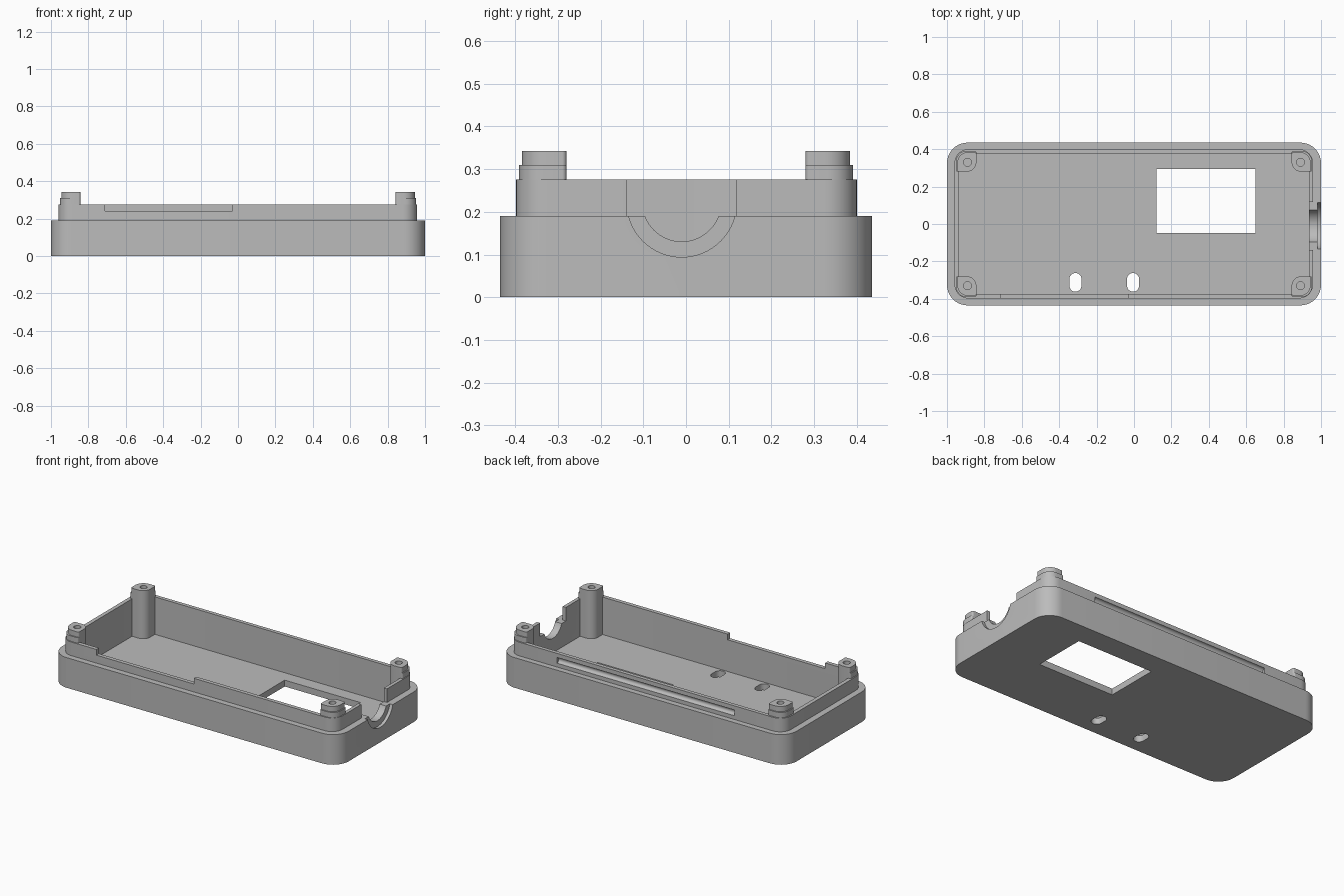
import bpy, bmesh
from math import sin, cos, pi

old = bpy.data.objects.get("Cube")
if old:
    bpy.data.objects.remove(old, do_unlink=True)

grey = bpy.data.materials.new("plain grey")
grey.use_nodes = True
grey.diffuse_color = (0.5, 0.5, 0.5, 1)
grey.node_tree.nodes["Principled BSDF"].inputs["Base Color"].default_value = (0.5, 0.5, 0.5, 1)


def rounded(x0, x1, y0, y1, radii, steps=10):
    """Rectangle outline; radii run from the +x+y corner counter-clockwise."""
    corners = ((x1, y1, -1, -1), (x0, y1, 1, -1), (x0, y0, 1, 1), (x1, y0, -1, 1))
    pts = []
    for i, (r, (x, y, sx, sy)) in enumerate(zip(radii, corners)):
        if r == 0:
            pts.append((x, y))
            continue
        for k in range(steps + 1):
            a = (i + k / steps) * pi / 2
            pts.append((x + sx * r + r * cos(a), y + sy * r + r * sin(a)))
    return pts


def u_shape(y, z, r, top, steps=32):
    """Half circle below z with straight sides up to top."""
    arc = [(y + r * cos(pi + pi * k / steps), z + r * sin(pi + pi * k / steps))
           for k in range(steps + 1)]
    return arc + [(y + r, top), (y - r, top)]


def circle(u, v, r, n=32):
    return [(u + r * cos(2 * pi * k / n), v + r * sin(2 * pi * k / n)) for k in range(n)]


def prism(name, pts, lo, hi, axis="z", bottom_bevel=0):
    place = (lambda u, v, w: (u, v, w)) if axis == "z" else (lambda u, v, w: (w, u, v))
    bm = bmesh.new()
    low = [bm.verts.new(place(u, v, lo)) for u, v in pts]
    high = [bm.verts.new(place(u, v, hi)) for u, v in pts]
    base = bm.faces.new(low[::-1])
    bm.faces.new(high)
    n = len(pts)
    for i in range(n):
        j = (i + 1) % n
        bm.faces.new((low[i], low[j], high[j], high[i]))
    if bottom_bevel:
        bmesh.ops.bevel(bm, geom=list(base.edges), offset=bottom_bevel, segments=4,
                        profile=0.5, affect="EDGES")
    bmesh.ops.recalc_face_normals(bm, faces=bm.faces)
    mesh = bpy.data.meshes.new(name)
    bm.to_mesh(mesh)
    bm.free()
    mesh.materials.append(grey)
    obj = bpy.data.objects.new(name, mesh)
    bpy.context.scene.collection.objects.link(obj)
    return obj


def activate(obj):
    bpy.ops.object.select_all(action="DESELECT")
    obj.select_set(True)
    bpy.context.view_layer.objects.active = obj


def cut(obj, *cutters):
    activate(obj)
    for c in cutters:
        c.hide_render = True
        mod = obj.modifiers.new("cut", "BOOLEAN")
        mod.operation, mod.solver, mod.object = "DIFFERENCE", "EXACT", c
        bpy.ops.object.modifier_apply(modifier=mod.name)
        bpy.data.objects.remove(c, do_unlink=True)


def smooth(obj):
    activate(obj)
    bpy.ops.object.shade_smooth_by_angle(angle=0.5)


def cavity():
    return prism("cavity_cutter", rounded(-.935, .935, -.373, .376, [.05] * 4), .04, 1)


PORT_Y, PORT_Z = -.01, .2225

# Lower tray with screen window, button slots and the cable port
tray = prism("tray", rounded(-1, 1, -.435, .435, [.11] * 4), 0, .19, bottom_bevel=.014)
cut(tray, cavity(),
    prism("window_cutter", rounded(.12, .65, -.047, .294, [0] * 4), -.1, .1),
    *[prism("button_cutter", rounded(x - .032, x + .032, -.362, -.262, [.032] * 4), -.1, .1)
      for x in (-.313, -.005)],
    prism("port_recess_cutter", u_shape(PORT_Y, PORT_Z, .1285, .5), .98, 1.1, "x"),
    prism("port_cutter", u_shape(PORT_Y, PORT_Z, .092, .5), .9, 1.1, "x"))
smooth(tray)

# Raised lip with front notch, cable gap and snap groove along the back
lip = prism("lip", rounded(-.96, .957, -.398, .4, [.075] * 4), .19, .276)
cut(lip, cavity(),
    prism("notch_cutter", rounded(-.71, -.03, -.5, -.3, [0] * 4), .24, .5),
    prism("gap_cutter", rounded(.9, 1.1, PORT_Y - .1285, PORT_Y + .1285, [0] * 4), .1, .5),
    prism("groove_cutter", circle(.4, .232, .018, 16), -.62, .62, "x"))
smooth(lip)

# Four corner screw posts, each a column with a narrower top step
for sx, side in ((1, "left"), (-1, "right")):
    for sy, end in ((1, "back"), (-1, "front")):
        for part, grow, lo, hi in (("post", .007, .03, .31), ("post_top", 0, .31, .343)):
            pts = rounded(.843, .945 + grow, .28, .384 + grow, [.058, .01, .05, .01])
            pts = [(sx * x, sy * y) for x, y in pts]
            if sx * sy < 0:
                pts.reverse()
            post = prism(f"{end}_{side}_{part}", pts, lo, hi)
            cut(post, prism("screw_cutter", circle(sx * .89, sy * .33, .021), .15, .5))
            smooth(post)
